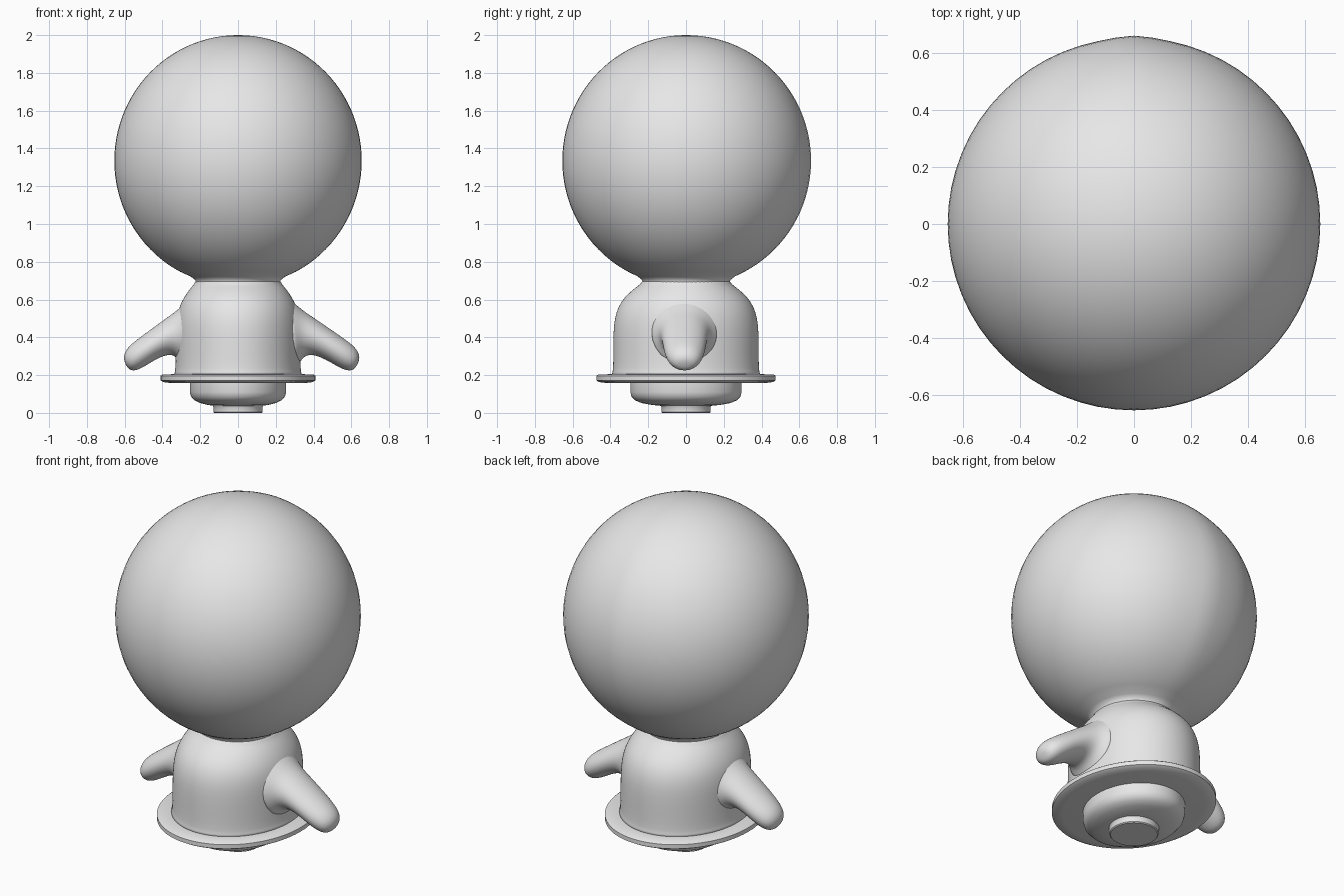
import bpy
import bmesh
from math import sin, cos, pi, radians

cube = bpy.data.objects.get("Cube")
if cube:
    bpy.data.objects.remove(cube, do_unlink=True)

# One plain grey for the whole figure
grey = bpy.data.materials.new("plain_grey")
grey.use_nodes = True
grey.diffuse_color = (0.8, 0.8, 0.8, 1)
grey.node_tree.nodes["Principled BSDF"].inputs["Base Color"].default_value = (0.8, 0.8, 0.8, 1)


def loft(name, rings, subdivide=0, angle=40):
    """Skin a list of equal-length point rings and cap both ends."""
    bm = bmesh.new()
    loops = [[bm.verts.new(p) for p in ring] for ring in rings]
    n = len(loops[0])
    for a, b in zip(loops, loops[1:]):
        for i in range(n):
            j = (i + 1) % n
            bm.faces.new((a[i], a[j], b[j], b[i]))
    bm.faces.new(loops[0])
    bm.faces.new(loops[-1])
    bmesh.ops.recalc_face_normals(bm, faces=bm.faces)
    mesh = bpy.data.meshes.new(name)
    bm.to_mesh(mesh)
    bm.free()
    mesh.materials.append(grey)
    obj = bpy.data.objects.new(name, mesh)
    bpy.context.collection.objects.link(obj)
    bpy.ops.object.select_all(action='DESELECT')
    obj.select_set(True)
    bpy.context.view_layer.objects.active = obj
    bpy.ops.object.shade_smooth_by_angle(angle=radians(angle))
    if subdivide:
        mod = obj.modifiers.new("Subdivision", 'SUBSURF')
        mod.levels = mod.render_levels = subdivide
    return obj


def oval(rx, ry, z, n=64):
    return [(rx * cos(2 * pi * i / n), ry * sin(2 * pi * i / n), z) for i in range(n)]


def turned(name, profile, **kw):
    return loft(name, [oval(*p) for p in profile], **kw)


# Head: a ball that pinches into the neck, with a faint ridge down the back
STEPS = 44
head_profile = [(0.225, 0.23, 0.69), (0.226, 0.232, 0.703), (0.25, 0.255, 0.722)]
for k in range(STEPS + 1):
    t = radians(28) + (radians(179.5) - radians(28)) * k / STEPS
    head_profile.append((0.655 * sin(t), 0.655 * sin(t), 1.335 - 0.665 * cos(t)))
head = turned("head", head_profile, angle=80)
for v in head.data.vertices:
    if v.co.y > 0:
        v.co.y += 0.007 * max(0, 1 - abs(v.co.x) / 0.12) * v.co.y / 0.655

# Torso: straight oval sides, round shoulders, narrow neck
turned("torso", [
    (0.345, 0.40, 0.19), (0.337, 0.392, 0.205), (0.332, 0.386, 0.225),
    (0.33, 0.385, 0.32), (0.33, 0.385, 0.43), (0.325, 0.378, 0.50),
    (0.312, 0.36, 0.56), (0.287, 0.328, 0.61), (0.26, 0.285, 0.65),
    (0.238, 0.25, 0.675), (0.228, 0.235, 0.69), (0.224, 0.23, 0.71),
], subdivide=1, angle=80)

# Thin oval brim
turned("brim", [
    (0.35, 0.41, 0.157), (0.395, 0.46, 0.163), (0.41, 0.475, 0.172),
    (0.41, 0.475, 0.196), (0.402, 0.467, 0.202), (0.33, 0.385, 0.206),
])

# Rounded base under the brim, and the small round foot
turned("base", [
    (0.12, 0.13, 0.037), (0.16, 0.18, 0.042), (0.20, 0.235, 0.052),
    (0.23, 0.268, 0.066), (0.248, 0.288, 0.086), (0.255, 0.295, 0.11),
    (0.255, 0.295, 0.165),
], angle=60)
turned("foot", [
    (0.125, 0.125, 0), (0.13, 0.13, 0.005), (0.13, 0.13, 0.033), (0.138, 0.138, 0.045),
])

# Arms: upper x, z, lower x, z and half width, flaring where they join the torso
ARM = [
    (0.22, 0.64, 0.30, 0.23, 0.20), (0.29, 0.59, 0.325, 0.26, 0.165),
    (0.34, 0.545, 0.345, 0.295, 0.138), (0.40, 0.505, 0.385, 0.312, 0.124),
    (0.48, 0.45, 0.45, 0.29, 0.116), (0.56, 0.395, 0.51, 0.255, 0.108),
    (0.62, 0.35, 0.56, 0.228, 0.092), (0.643, 0.31, 0.595, 0.222, 0.068),
    (0.643, 0.275, 0.62, 0.234, 0.032),
]


def arm(name, reach):
    rings = []
    for ux, uz, lx, lz, w in ARM:
        ring = []
        for i in range(24):
            a = 2 * pi * i / 24
            s = (1 + cos(a)) / 2
            ring.append((reach * (lx + (ux - lx) * s), w * sin(a) - 0.008, lz + (uz - lz) * s))
        rings.append(ring)
    loft(name, rings, subdivide=2, angle=80)


arm("left_arm", 1.0)
arm("right_arm", -0.94)
